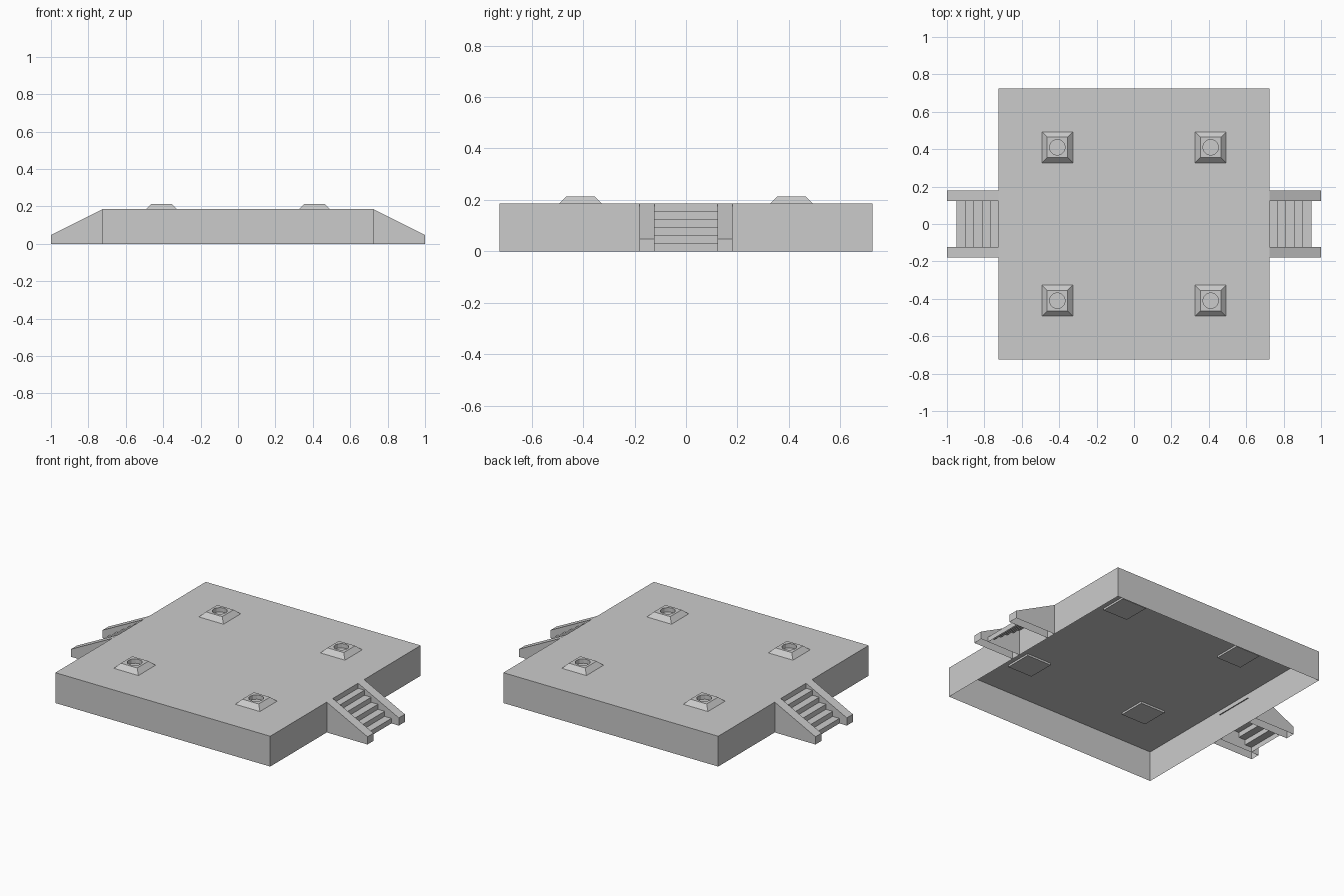
import bpy, bmesh
from mathutils import Matrix

if "Cube" in bpy.data.objects:
    bpy.data.objects.remove(bpy.data.objects["Cube"])

W, H = 0.725, 0.185      # platform half width and height
P = 0.41                 # socket block offset


def finish(bm, name, mirror=(False, False)):
    bmesh.ops.recalc_face_normals(bm, faces=bm.faces)
    me = bpy.data.meshes.new(name)
    bm.to_mesh(me)
    bm.free()
    ob = bpy.data.objects.new(name, me)
    bpy.context.collection.objects.link(ob)
    if any(mirror):
        add_mirror(ob, mirror)
    return ob


def add_mirror(ob, axes):
    m = ob.modifiers.new("mirror", 'MIRROR')
    m.use_axis = (axes[0], axes[1], False)
    m.use_mirror_merge = False


def sweep_y(bm, profile, y0, y1, closed):
    """Pull an (x, z) profile along y; closed profiles get end caps."""
    a = [bm.verts.new((x, y0, z)) for x, z in profile]
    b = [bm.verts.new((x, y1, z)) for x, z in profile]
    for i in range(len(a) - 1):
        bm.faces.new((a[i], a[i + 1], b[i + 1], b[i]))
    if closed:
        bm.faces.new(a)
        bm.faces.new(b)


# Platform: thin shell, open underneath
bm = bmesh.new()
bmesh.ops.create_cube(bm, size=1, matrix=Matrix.Translation((0, 0, H / 2))
                      @ Matrix.Diagonal((2 * W, 2 * W, H, 1)))
bmesh.ops.recalc_face_normals(bm, faces=bm.faces)
bottom = [f for f in bm.faces if f.calc_center_median().z < 0.001]
me = bpy.data.meshes.new("platform")
bmesh.ops.delete(bm, geom=bottom, context='FACES_ONLY')
bm.to_mesh(me)
bm.free()
bpy.context.collection.objects.link(bpy.data.objects.new("platform", me))

# Socket blocks: tapered squares that poke slightly through the platform
bm = bmesh.new()
rings = []
for z, r in ((0.173, 0.083), (H, 0.083), (0.213, 0.055)):
    rings.append([bm.verts.new((P + sx * r, P + sy * r, z))
                  for sx, sy in ((-1, -1), (1, -1), (1, 1), (-1, 1))])
for lo, hi in zip(rings, rings[1:]):
    for i in range(4):
        j = (i + 1) % 4
        bm.faces.new((lo[i], lo[j], hi[j], hi[i]))
bm.faces.new(rings[0])
bm.faces.new(rings[-1])
block = finish(bm, "socket_block")

# Round holes in the blocks
bm = bmesh.new()
bmesh.ops.create_cone(bm, cap_ends=True, segments=12, radius1=0.042,
                      radius2=0.042, depth=0.1,
                      matrix=Matrix.Translation((P, P, 0.187 + 0.05)))
cutter = finish(bm, "socket_cutter")
cutter.hide_render = True
cutter.hide_viewport = True
cutter.display_type = 'WIRE'
cut = block.modifiers.new("hole", 'BOOLEAN')
cut.operation = 'DIFFERENCE'
cut.solver = 'EXACT'
cut.object = cutter
add_mirror(block, (True, True))

# Stair side walls, open underneath
bm = bmesh.new()
sweep_y(bm, [(1, 0), (1, 0.047), (W, H), (W, 0)], 0.122, 0.18, True)
finish(bm, "stair_side_wall", (True, True))

# Steps: folded sheet of risers and treads
steps, run, rise = 5, 0.0455, H / 6
profile = [(0.95, 0)]
for i in range(steps):
    x = 0.95 - i * run
    z = (i + 1) * rise
    profile += [(x, z), (x - run if i < steps - 1 else W - 0.006, z)]
bm = bmesh.new()
sweep_y(bm, profile, -0.122, 0.122, False)
finish(bm, "steps", (True, False))
